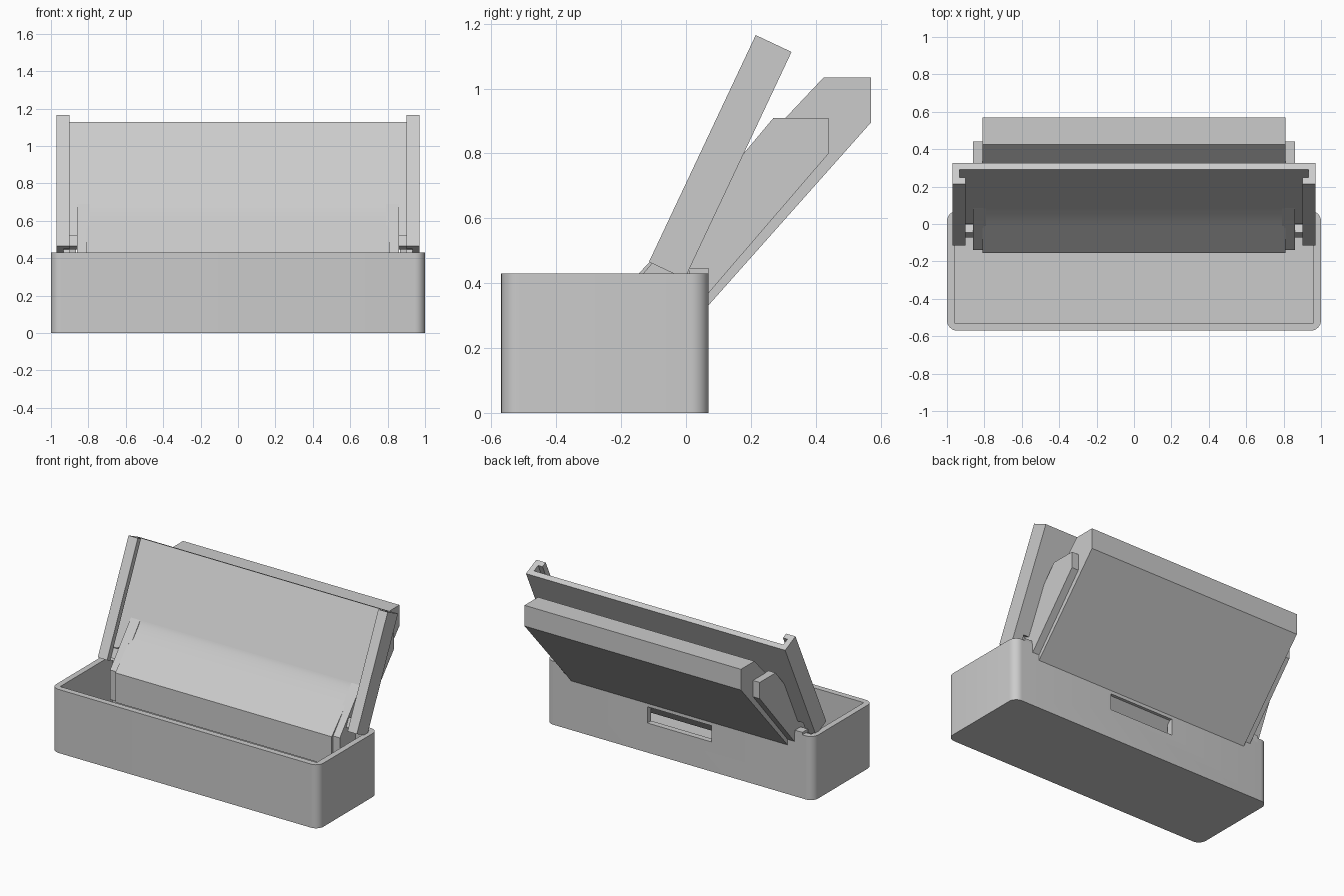
import bpy, bmesh, math
from mathutils import Vector

cube = bpy.data.objects.get("Cube")
if cube:
    bpy.data.objects.remove(cube, do_unlink=True)

GREY = (0.6, 0.6, 0.6, 1.0)
mat = bpy.data.materials.new("light grey plastic")
mat.use_nodes = True
mat.diffuse_color = GREY
mat.node_tree.nodes["Principled BSDF"].inputs["Base Color"].default_value = GREY


def extrude(name, base, offset):
    """Extrude a flat polygon along an offset vector."""
    bm = bmesh.new()
    face = bm.faces.new([bm.verts.new(p) for p in base])
    new = bmesh.ops.extrude_face_region(bm, geom=[face])["geom"]
    verts = [g for g in new if isinstance(g, bmesh.types.BMVert)]
    bmesh.ops.translate(bm, verts=verts, vec=Vector(offset))
    bmesh.ops.recalc_face_normals(bm, faces=bm.faces)
    mesh = bpy.data.meshes.new(name)
    bm.to_mesh(mesh)
    bm.free()
    mesh.materials.append(mat)
    obj = bpy.data.objects.new(name, mesh)
    bpy.context.scene.collection.objects.link(obj)
    return obj


def prism(name, profile, x0, x1):
    """Extrude a (y, z) side profile from x0 to x1."""
    return extrude(name, [(x0, y, z) for y, z in profile], (x1 - x0, 0, 0))


def block(name, x0, x1, y0, y1, z0, z1):
    return prism(name, [(y0, z0), (y1, z0), (y1, z1), (y0, z1)], x0, x1)


def smooth(obj):
    bpy.ops.object.select_all(action='DESELECT')
    obj.select_set(True)
    bpy.context.view_layer.objects.active = obj
    bpy.ops.object.shade_smooth_by_angle(angle=math.radians(30))


# Open box with rounded upright corners
BACK, FRONT, TOP, R, WALL = 0.07, -0.57, 0.43, 0.055, 0.04
outline = []
for i, (cx, cy) in enumerate([(1 - R, BACK - R), (R - 1, BACK - R),
                              (R - 1, FRONT + R), (1 - R, FRONT + R)]):
    for k in range(9):
        a = math.pi / 2 * (i + k / 8)
        outline.append((cx + R * math.cos(a), cy + R * math.sin(a), 0))
box = extrude("box", outline, (0, 0, TOP))
cutters = [
    block("cavity_cutter", WALL - 1, 1 - WALL, FRONT + WALL, BACK - WALL, 0.04, 0.6),
    block("back_slot_cutter", -0.24, 0.24, 0.0, 0.1, 0.2, 0.31),
]
for cutter in cutters:
    mod = box.modifiers.new(cutter.name, 'BOOLEAN')
    mod.operation = 'DIFFERENCE'
    mod.solver = 'EXACT'
    mod.object = cutter
bpy.context.view_layer.update()
cut_mesh = bpy.data.meshes.new_from_object(
    box.evaluated_get(bpy.context.evaluated_depsgraph_get()))
box.modifiers.clear()
box.data = cut_mesh
for cutter in cutters:
    bpy.data.objects.remove(cutter, do_unlink=True)
smooth(box)

# Slanted tray body that passes through the back wall
prism("tray_body", [(-0.155, 0.42), (0.425, 1.035), (0.57, 1.035), (0.57, 0.895),
                    (-0.03, 0.22), (-0.155, 0.22)], -0.81, 0.81)

# Curved blend between tray and lid plate
a, b, c = Vector((0.083, 0.69)), Vector((0.067, 0.655)), Vector((-0.02, 0.563))
curve = [a * (1 - t) ** 2 + b * 2 * t * (1 - t) + c * t * t
         for t in [k / 10 for k in range(11)]]
blend = prism("tray_blend", [tuple(p) for p in curve] + [(0.1, 0.62)], -0.8, 0.8)
smooth(blend)


def lid_point(t, w):
    """Point on the lid: t down its length, w through its thickness."""
    return (0.215 - 0.426 * t + 0.905 * w, 1.165 - 0.905 * t - 0.426 * w)


def lid_slab(name, x0, x1, t0, t1, w0, w1):
    prism(name, [lid_point(t0, w0), lid_point(t0, w1),
                 lid_point(t1, w1), lid_point(t1, w0)], x0, x1)


# Tilted lid plate
LENGTH, DEPTH, SKIN = 0.773, 0.122, 0.037
lid_slab("lid_plate", -0.9, 0.9, 0, 0.685, DEPTH - SKIN, DEPTH)

for side, s in (("left", 1), ("right", -1)):
    # Channel-shaped rail along each edge of the lid
    lid_slab(side + "_rail_back", s * 0.9, s * 0.97, 0, LENGTH, DEPTH - SKIN, DEPTH)
    lid_slab(side + "_rail_wall", s * 0.933, s * 0.97, 0, LENGTH, SKIN, DEPTH - SKIN)
    lid_slab(side + "_rail_lip", s * 0.9, s * 0.97, 0, LENGTH, 0, SKIN)
    # Side arm, guide peg and cheek of the tray
    prism(side + "_arm", [(-0.14, 0.42), (0.27, 0.91), (0.44, 0.91), (0.44, 0.8),
                          (0.07, 0.37), (-0.06, 0.22), (-0.14, 0.22)],
          s * 0.805, s * 0.86)
    lid_slab(side + "_peg", s * 0.85, s * 0.932, 0.69, 0.755, 0.038, 0.084)
    prism(side + "_cheek", [(0.083, 0.69), (-0.045, 0.53), (0.05, 0.55)],
          s * 0.79, s * 0.86)
    # Small stop on the back wall
    block(side + "_stop", s * 0.865, s * 0.92, 0.01, BACK, 0.4, 0.447)
